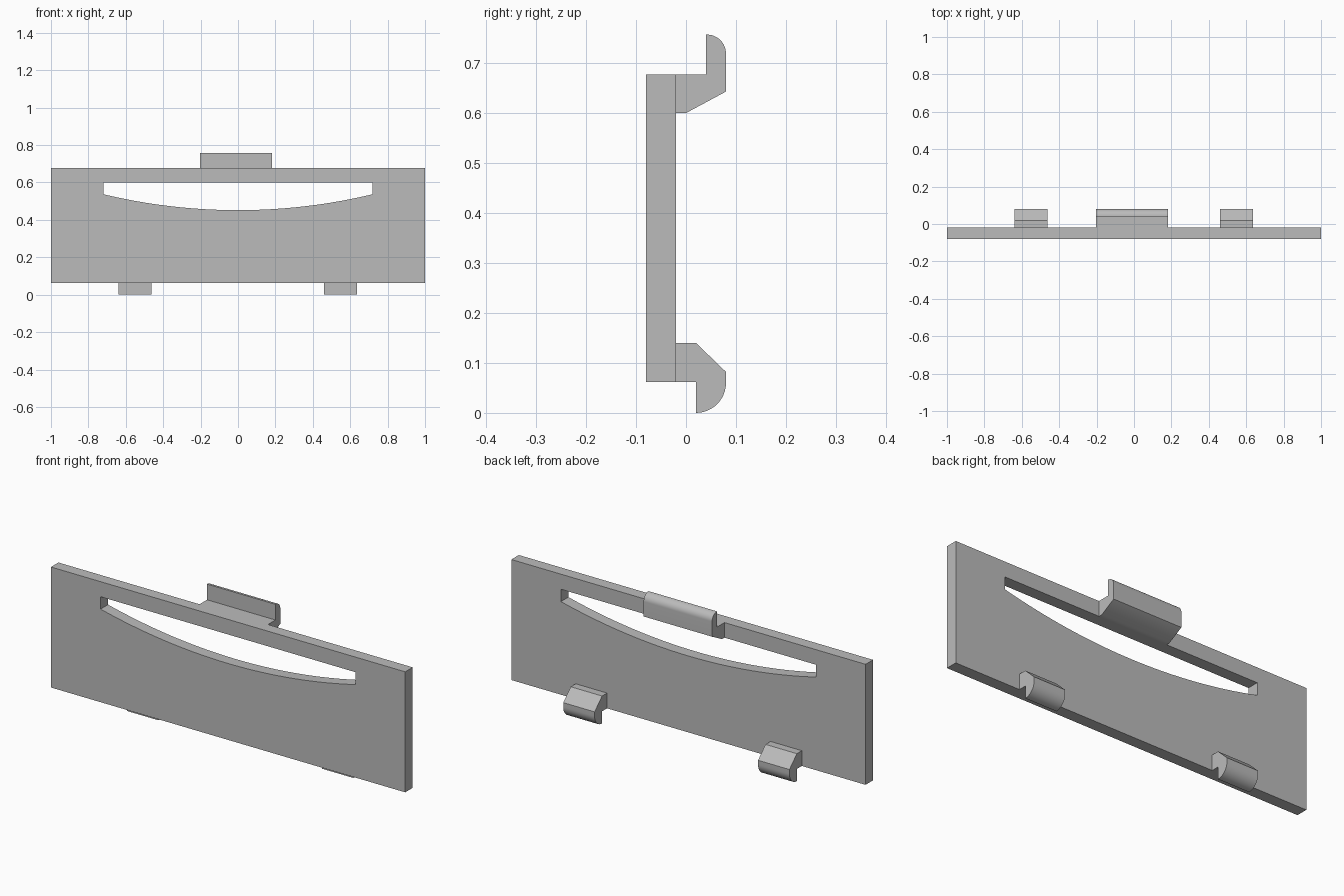
import bpy, bmesh, math
from mathutils import Vector

cube = bpy.data.objects.get("Cube")
if cube:
    bpy.data.objects.remove(cube, do_unlink=True)

grey = bpy.data.materials.new("plain_grey")
grey.use_nodes = True
grey.diffuse_color = (0.5, 0.5, 0.5, 1)
grey.node_tree.nodes["Principled BSDF"].inputs["Base Color"].default_value = (0.5, 0.5, 0.5, 1)


def extrude_profile(name, points, offset):
    """Sweep a closed outline of 3D points along an offset into a solid."""
    bm = bmesh.new()
    face = bm.faces.new([bm.verts.new(p) for p in points])
    result = bmesh.ops.extrude_face_region(bm, geom=[face], use_keep_orig=True)
    moved = [g for g in result["geom"] if isinstance(g, bmesh.types.BMVert)]
    bmesh.ops.translate(bm, verts=moved, vec=Vector(offset))
    bmesh.ops.recalc_face_normals(bm, faces=bm.faces[:])
    mesh = bpy.data.meshes.new(name)
    bm.to_mesh(mesh)
    bm.free()
    mesh.materials.append(grey)
    obj = bpy.data.objects.new(name, mesh)
    bpy.context.collection.objects.link(obj)
    return obj


def select_only(obj):
    bpy.ops.object.select_all(action='DESELECT')
    obj.select_set(True)
    bpy.context.view_layer.objects.active = obj


def arc(cy, cz, radius, start, end, steps=12):
    angles = [math.radians(start + (end - start) * i / steps) for i in range(steps + 1)]
    return [(cy + radius * math.cos(a), cz + radius * math.sin(a)) for a in angles]


def hook(name, profile, x0, x1):
    obj = extrude_profile(name, [(x0, y, z) for y, z in profile], (x1 - x0, 0, 0))
    select_only(obj)
    bpy.ops.object.shade_smooth_by_angle(angle=math.radians(30))


# Flat panel
BACK = -0.02
LOW, HIGH = 0.062, 0.677
panel = extrude_profile("panel", [(-1, -0.08, LOW), (1, -0.08, LOW), (1, -0.08, HIGH), (-1, -0.08, HIGH)],
                        (0, 0.06, 0))

# Slot with a flat top and a bowed lower edge
half, slot_top, sag_end, sag_mid = 0.72, 0.60, 0.537, 0.452
rise = sag_end - sag_mid
bow = (half ** 2 + rise ** 2) / (2 * rise)
outline = [(-half, -0.2, slot_top)]
for i in range(33):
    x = half * (i / 16 - 1)
    outline.append((x, -0.2, sag_mid + bow - math.sqrt(bow ** 2 - x ** 2)))
outline.append((half, -0.2, slot_top))
cutter = extrude_profile("slot_cutter", outline, (0, 0.4, 0))
cutter.hide_render = True
cut = panel.modifiers.new("slot", 'BOOLEAN')
cut.operation = 'DIFFERENCE'
cut.solver = 'EXACT'
cut.object = cutter
select_only(panel)
bpy.ops.object.modifier_apply(modifier=cut.name)
bpy.data.objects.remove(cutter, do_unlink=True)

# Upper clip, rising behind the top edge
upper = [(BACK, 0.6), (0, 0.6), (0.08, 0.643)] + arc(0.042, 0.719, 0.038, 0, 90)
upper += [(0.04, 0.757), (0.04, HIGH), (BACK, HIGH)]
hook("upper_clip", upper, -0.203, 0.183)

# Pair of lower feet, hooking down below the bottom edge
lower = [(BACK, 0.14), (0.02, 0.14), (0.08, 0.082)] + arc(0.02, 0.06, 0.06, 0, -90)
lower += [(0.02, LOW), (BACK, LOW)]
for side, x0 in (("right", -0.64), ("left", 0.46)):
    hook(side + "_lower_foot", lower, x0, x0 + 0.177)
